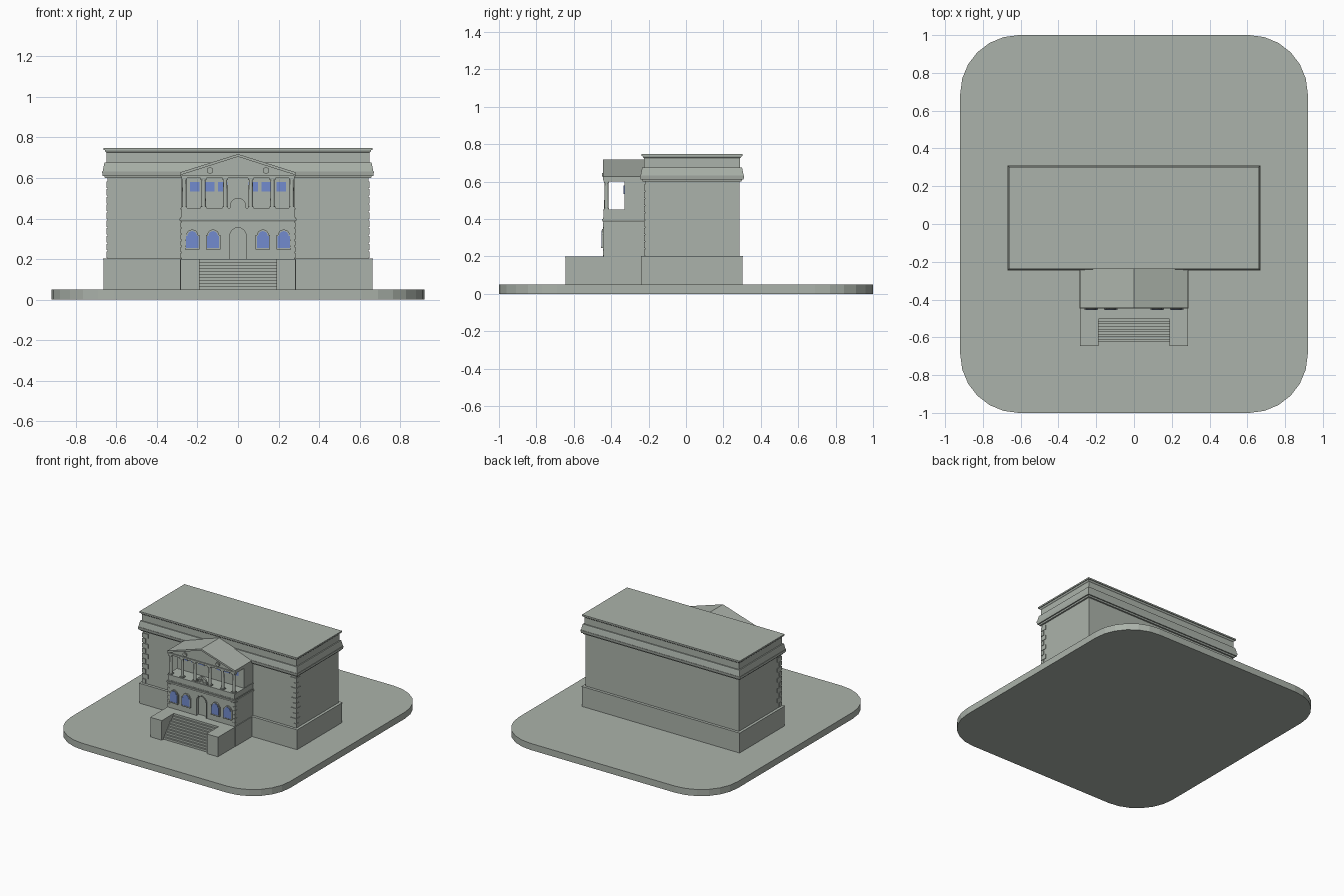
import bpy, bmesh, math

if "Cube" in bpy.data.objects:
    bpy.data.objects.remove(bpy.data.objects["Cube"])

def material(name, rgb):
    m = bpy.data.materials.new(name)
    m.diffuse_color = (*rgb, 1)
    m.use_nodes = True
    m.node_tree.nodes["Principled BSDF"].inputs["Base Color"].default_value = m.diffuse_color
    return m

STONE = material("grey_stone", (0.41, 0.45, 0.405))
GLASS = material("blue_glass", (0.17, 0.26, 0.62))

def finish(name, bm, mat=STONE):
    bmesh.ops.recalc_face_normals(bm, faces=bm.faces)
    me = bpy.data.meshes.new(name)
    bm.to_mesh(me)
    bm.free()
    me.materials.append(mat)
    ob = bpy.data.objects.new(name, me)
    bpy.context.collection.objects.link(ob)
    return ob

def loft(name, loops, mat=STONE):
    """Join equal-length point loops into a capped solid."""
    bm = bmesh.new()
    rows = [[bm.verts.new(p) for p in loop] for loop in loops]
    n = len(rows[0])
    for a, b in zip(rows, rows[1:]):
        for i in range(n):
            j = (i + 1) % n
            bm.faces.new((a[i], a[j], b[j], b[i]))
    bm.faces.new(rows[0])
    bm.faces.new(rows[-1])
    return finish(name, bm, mat)

def block(name, x0, x1, y0, y1, profile, mat=STONE):
    """Rectangular block whose sides follow a (z, outward offset) profile."""
    return loft(name, [[(x0 - o, y0 - o, z), (x1 + o, y0 - o, z), (x1 + o, y1 + o, z), (x0 - o, y1 + o, z)]
                       for z, o in profile], mat)

def box(name, x0, x1, y0, y1, z0, z1, mat=STONE):
    return block(name, x0, x1, y0, y1, [(z0, 0), (z1, 0)], mat)

def prism(name, pts, y0, y1, mat=STONE):
    """Outline in x,z pushed along y."""
    return loft(name, [[(x, y, z) for x, z in pts] for y in (y0, y1)], mat)

def arc(cx, cz, r, a0=0, a1=180, n=12):
    return [(cx + r * math.cos(math.radians(a0 + (a1 - a0) * i / n)),
             cz + r * math.sin(math.radians(a0 + (a1 - a0) * i / n))) for i in range(n + 1)]

# ground plate with rounded corners
plate = []
for cx, cy, a in ((0.61, 0.69, 0), (-0.61, 0.69, 90), (-0.61, -0.69, 180), (0.61, -0.69, 270)):
    plate += arc(cx, cy, 0.31, a, a + 90, 6)
loft("ground_plate", [[(x, y, z) for x, y in plate] for z in (0, 0.05)])

# main building: plinth, wall, cornice and attic
X, YF, YB = 0.645, -0.22, 0.285
block("plinth", -X, X, YF, YB, [(0.05, 0.018), (0.197, 0.018), (0.197, 0.021), (0.203, 0.021), (0.203, 0)])
block("main_wall", -X, X, YF, YB, [
    (0.2, 0), (0.6, 0), (0.6, 0.012), (0.611, 0.014), (0.611, 0.023), (0.632, 0.026), (0.632, 0.023),
    (0.668, 0.016), (0.676, 0.014), (0.676, 0.005), (0.725, 0.005), (0.73, 0.01), (0.737, 0.012),
    (0.737, 0.018), (0.748, 0.018)])

# corner stones on the front corners, alternating long and short
for s in (-1, 1):
    for i in range(10):
        w = 0.045 if i % 2 else 0.025
        z = 0.205 + i * 0.0385
        xs = sorted((s * (X - w), s * (X + 0.004)))
        box("corner_stone", *xs, YF - 0.005, YF + w, z, z + 0.032)

# portico: lower storey with arched doorway
PX, PF = 0.28, -0.44
box("portico_plinth", -0.285, 0.285, PF, YF, 0.05, 0.2)
lower = box("portico_lower_wall", -PX, PX, PF, YF, 0.2, 0.385)
cutter = prism("door_cutter", [(0.04, 0.19), (0.04, 0.315)] + arc(0, 0.315, 0.04)[1:-1]
               + [(-0.04, 0.315), (-0.04, 0.19)], -0.5, -0.415)
mod = lower.modifiers.new("doorway", 'BOOLEAN')
mod.object, mod.operation = cutter, 'DIFFERENCE'
bpy.context.view_layer.objects.active = lower
bpy.ops.object.modifier_apply(modifier=mod.name)
bpy.data.objects.remove(cutter)

# raised surround of the doorway
prism("door_surround", [(0.047, 0.2), (0.047, 0.315)] + arc(0, 0.315, 0.047)[1:-1]
      + [(-0.047, 0.315), (-0.047, 0.2), (-0.04, 0.2), (-0.04, 0.315)]
      + arc(0, 0.315, 0.04, 180, 0)[1:-1] + [(0.04, 0.315), (0.04, 0.2)], PF - 0.004, PF)

# string course, parapet, loggia back wall
block("string_course", -PX, PX, PF, YF, [(0.385, 0.004), (0.392, 0.008), (0.4, 0.008), (0.4, 0.003), (0.408, 0.003)])
block("parapet", -PX, PX, PF, YF, [(0.405, 0), (0.444, 0), (0.444, 0.004), (0.451, 0.004)])
box("loggia_back_wall", -PX, PX, -0.33, YF, 0.45, 0.605)

# small corner stones on the portico
for s in (-1, 1):
    for i in range(6):
        w = 0.03 if i % 2 else 0.018
        z = 0.206 + i * 0.03
        xs = sorted((s * (PX - w), s * (PX + 0.003)))
        box("portico_corner_stone", *xs, PF - 0.003, PF + w, z, z + 0.024)

# shouldered ground floor windows with frame and sill
def shouldered(cx, w, z0, zs, wt, zt):
    top = [(cx + wt * math.cos(a), zs + (zt - zs) * math.sin(a)) for a in (math.pi * i / 8 for i in range(9))]
    return [(cx - w, z0), (cx + w, z0), (cx + w, zs)] + top + [(cx - w, zs)]

for cx in (-0.226, -0.123, 0.123, 0.226):
    prism("window_frame", shouldered(cx, 0.036, 0.25, 0.318, 0.029, 0.346), PF - 0.009, PF + 0.01)
    prism("window_glass", shouldered(cx, 0.03, 0.254, 0.313, 0.024, 0.338), PF - 0.012, PF - 0.005, GLASS)
    box("window_sill", cx - 0.036, cx + 0.036, PF - 0.014, PF, 0.246, 0.254)

# loggia windows on the recessed wall
for cx in (-0.213, -0.14, -0.075, 0.075, 0.14, 0.213):
    box("loggia_window", cx - 0.023, cx + 0.023, -0.334, -0.328, 0.533, 0.58, GLASS)

# round columns with square base and capital
for cx in (-0.265, -0.17, -0.063, 0.063, 0.17, 0.265):
    cy = -0.425
    bm = bmesh.new()
    bmesh.ops.create_cone(bm, cap_ends=True, segments=16, radius1=0.0115, radius2=0.0095, depth=0.15)
    bmesh.ops.translate(bm, verts=bm.verts, vec=(cx, cy, 0.525))
    col = finish("column", bm)
    for f in col.data.polygons:
        f.use_smooth = abs(f.normal.z) < 0.9
    for z0, z1 in ((0.45, 0.459), (0.591, 0.601)):
        box("column_block", cx - 0.0145, cx + 0.0145, cy - 0.0145, cy + 0.0145, z0, z1)

# half-round fan ornament above the parapet
prism("fan_back", arc(0, 0.462, 0.032), -0.432, -0.426)
prism("fan_rim", arc(0, 0.462, 0.04) + arc(0, 0.462, 0.032, 180, 0), -0.438, -0.424)
prism("fan_hub", arc(0, 0.462, 0.011), -0.438, -0.43)
box("fan_base", -0.04, 0.04, -0.438, -0.424, 0.45, 0.462)
for a in (36, 72, 108, 144):
    c, s = math.cos(math.radians(a)), math.sin(math.radians(a))
    prism("fan_spoke", [(r * c - t * s, 0.462 + r * s + t * c)
                        for r, t in ((0.009, -0.0015), (0.034, -0.0015), (0.034, 0.0015), (0.009, 0.0015))],
          -0.436, -0.43)

# entablature, gable and raking mouldings
block("entablature", -PX, PX, PF, YF, [(0.6, 0), (0.608, 0), (0.608, 0.004), (0.616, 0.004)])
prism("gable", [(-PX, 0.61), (PX, 0.61), (PX, 0.623), (0, 0.712), (-PX, 0.623)], PF + 0.004, YF)
for s in (-1, 1):
    prism("gable_roof_slope", [(0, 0.705), (s * 0.285, 0.614), (s * 0.285, 0.628), (0, 0.718)], PF - 0.004, YF)
    # round medallion in the gable
    prism("medallion", arc(s * 0.138, 0.637, 0.016, 0, 360, 16)[:-1], PF - 0.005, PF + 0.01)
    prism("medallion_boss", arc(s * 0.138, 0.637, 0.01, 0, 360, 16)[:-1], PF - 0.008, PF)

# stair cheeks and steps
for s in (-1, 1):
    xs = sorted((s * 0.19, s * 0.283))
    block("stair_cheek", *xs, -0.645, PF, [(0.05, 0), (0.195, 0), (0.195, 0.002), (0.2, 0.002)])
steps = 10
for i in range(steps):
    box("step", -0.19, 0.19, -0.625 + i * 0.0135, PF, 0.05 + i * 0.015, 0.05 + (i + 1) * 0.015)
